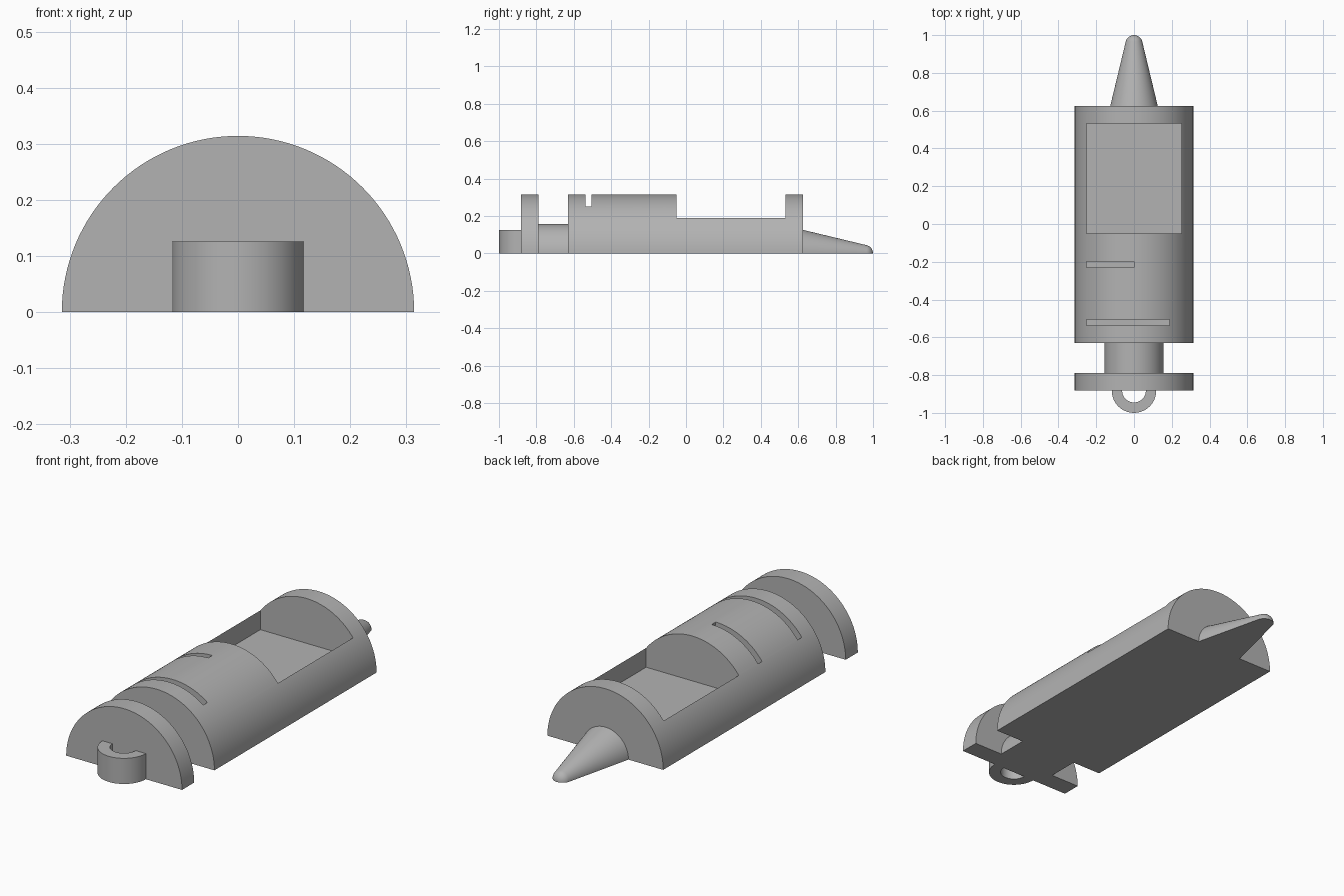
import bpy, bmesh, math

if "Cube" in bpy.data.objects:
    bpy.data.objects.remove(bpy.data.objects["Cube"], do_unlink=True)

U = 0.0314  # design unit: the body radius is ten of these
STEPS = 64

grey = bpy.data.materials.new("plain grey")
grey.use_nodes = True
grey.diffuse_color = (0.45, 0.45, 0.45, 1)
grey.node_tree.nodes["Principled BSDF"].inputs["Base Color"].default_value = grey.diffuse_color


def make_object(name, bm):
    bmesh.ops.remove_doubles(bm, verts=bm.verts, dist=1e-5)
    bmesh.ops.recalc_face_normals(bm, faces=bm.faces)
    mesh = bpy.data.meshes.new(name)
    bm.to_mesh(mesh)
    bm.free()
    mesh.materials.append(grey)
    obj = bpy.data.objects.new(name, mesh)
    bpy.context.collection.objects.link(obj)
    return obj


def activate(obj):
    bpy.ops.object.select_all(action="DESELECT")
    obj.select_set(True)
    bpy.context.view_layer.objects.active = obj


def smooth(obj):
    activate(obj)
    bpy.ops.object.shade_smooth_by_angle(angle=math.radians(25))


def half_lathe(name, profile):
    """Half turn of (radius, y) points about the y axis, closed flat on z = 0."""
    bm = bmesh.new()
    angles = [math.pi * i / STEPS for i in range(STEPS + 1)]
    rings = [[bm.verts.new((r * math.cos(a), y, r * math.sin(a))) for a in angles]
             for r, y in profile]
    for a, b in zip(rings, rings[1:]):
        for i in range(STEPS):
            bm.faces.new((a[i], a[i + 1], b[i + 1], b[i]))
        bm.faces.new((a[-1], a[0], b[0], b[-1]))
    bm.faces.new(rings[0])
    if profile[-1][0] > 1e-4:
        bm.faces.new(rings[-1])
    return make_object(name, bm)


def cut_box(target, x0, x1, y0, y1, z0):
    """Cut a box-shaped pocket, open at the top."""
    bm = bmesh.new()
    bmesh.ops.create_cube(bm, size=1)
    z1 = 0.5
    for v in bm.verts:
        v.co = ((x0 + x1) / 2 + v.co.x * (x1 - x0),
                (y0 + y1) / 2 + v.co.y * (y1 - y0),
                (z0 + z1) / 2 + v.co.z * (z1 - z0))
    cutter = make_object("pocket_cutter", bm)
    cutter.hide_render = True
    activate(target)
    mod = target.modifiers.new("pocket", "BOOLEAN")
    mod.operation, mod.solver, mod.object = "DIFFERENCE", "EXACT", cutter
    bpy.ops.object.modifier_apply(modifier=mod.name)
    bpy.data.objects.remove(cutter, do_unlink=True)


# Half-round collar, neck and body
disc_y, neck_y, body_y, nose_y = -0.882, -0.788, -0.631, 0.625
collar = half_lathe("collar", [(10 * U, disc_y), (10 * U, neck_y)])
neck = half_lathe("neck", [(5 * U, neck_y), (5 * U, body_y)])
body = half_lathe("body", [(10 * U, body_y), (10 * U, nose_y)])

# Wide pocket and two narrow slots in the body
cut_box(body, -8 * U, 8 * U, -0.05, 0.532, 3 * U)
cut_box(body, -8 * U, 0, -0.23, -0.199, 3 * U)
cut_box(body, -8 * U, 6 * U, -0.538, -0.506, 3 * U)

# Tapered nose with a ball tip
tip_r = 0.045
tilt = math.radians(13.7)
profile = [(4 * U, nose_y)]
for i in range(9):
    a = tilt + (math.pi / 2 - tilt) * i / 8
    profile.append((tip_r * math.cos(a), 1 - tip_r + tip_r * math.sin(a)))
nose = half_lathe("nose", profile)

# Half ring standing against the collar
bm = bmesh.new()
arc = [math.pi + math.pi * i / 48 for i in range(49)]
outline = [(3.75 * U * math.cos(a), 3.75 * U * math.sin(a)) for a in arc]
outline += [(2 * U * math.cos(a), 2 * U * math.sin(a)) for a in reversed(arc)]
face = bm.faces.new([bm.verts.new((x, disc_y + y, 0)) for x, y in outline])
lifted = bmesh.ops.extrude_face_region(bm, geom=[face], use_keep_orig=True)
for v in lifted["geom"]:
    if isinstance(v, bmesh.types.BMVert):
        v.co.z = 4 * U
loop = make_object("loop", bm)

for part in (collar, neck, body, nose, loop):
    smooth(part)
